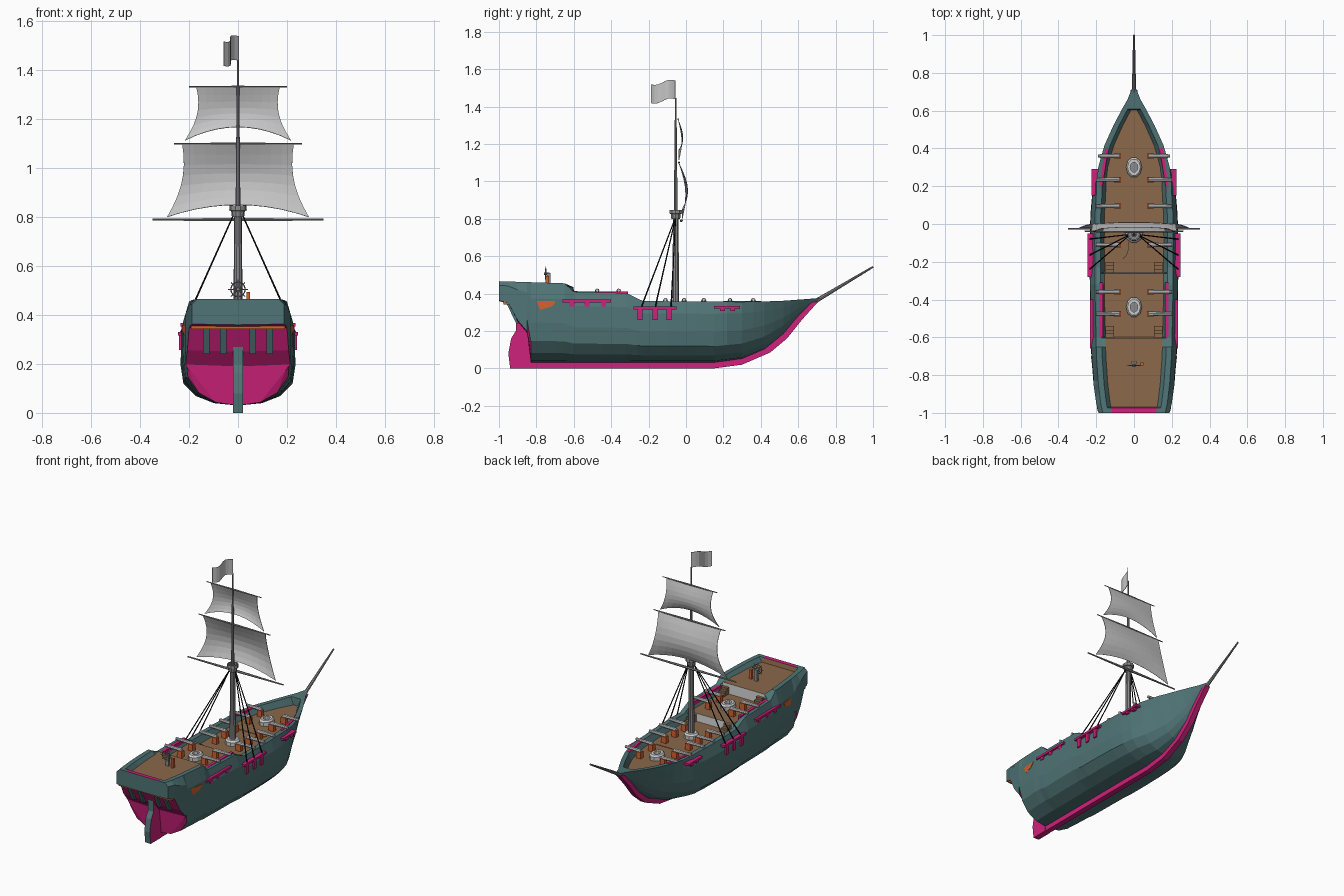
import bpy, bmesh, math
from mathutils import Vector

if "Cube" in bpy.data.objects:
    bpy.data.objects.remove(bpy.data.objects["Cube"])


def mat(name, r, g, b):
    m = bpy.data.materials.new(name)
    m.diffuse_color = (r, g, b, 1)
    m.use_nodes = True
    m.node_tree.nodes["Principled BSDF"].inputs["Base Color"].default_value = m.diffuse_color
    return m


TEAL = mat("teal_paint", .08, .175, .18)
PINK = mat("magenta_paint", .62, .015, .2)
BROWN = mat("deck_brown", .26, .14, .07)
ORANGE = mat("orange_wood", .65, .12, .03)
LIGHT = mat("light_grey", .6, .6, .6)
GREY = mat("spar_grey", .26, .26, .26)
SAIL = mat("sail_cloth", .56, .56, .56)
BLACK = mat("rope_black", .006, .006, .006)


def make(name, verts, faces, *mats, rule=None):
    bm = bmesh.new()
    vs = [bm.verts.new(v) for v in verts]
    for f in faces:
        bm.faces.new([vs[i] for i in f])
    bmesh.ops.recalc_face_normals(bm, faces=bm.faces)
    if rule:
        bm.normal_update()
        for f in bm.faces:
            f.material_index = rule(f)
    me = bpy.data.meshes.new(name)
    bm.to_mesh(me)
    bm.free()
    for m in mats:
        me.materials.append(m)
    ob = bpy.data.objects.new(name, me)
    bpy.context.collection.objects.link(ob)
    return ob


def loft(rings, close_ends=True):
    n, k = len(rings[0]), len(rings)
    faces = [(a * n + i, a * n + (i + 1) % n, (a + 1) * n + (i + 1) % n, (a + 1) * n + i)
             for a in range(k - 1) for i in range(n)]
    if close_ends:
        faces += [tuple(range(n)), tuple((k - 1) * n + i for i in range(n))]
    return [v for r in rings for v in r], faces


def prism(name, prof, x0, x1, *mats, rule=None):
    return make(name, *loft([[(x, y, z) for y, z in prof] for x in (x0, x1)]), *mats, rule=rule)


def box(name, x0, x1, y0, y1, z0, z1, m):
    return prism(name, [(y0, z0), (y1, z0), (y1, z1), (y0, z1)], x0, x1, m)


def tube(name, p, q, r0, r1, m, seg=8):
    p, q = Vector(p), Vector(q)
    rot = (q - p).to_track_quat('Z', 'Y')
    rings = [[c + rot @ Vector((r * math.cos(2 * math.pi * i / seg), r * math.sin(2 * math.pi * i / seg), 0))
              for i in range(seg)] for c, r in ((p, r0), (q, r1))]
    return make(name, *loft(rings), m)


def lathe(name, prof, y, m, sy=1, seg=10):
    rings = [[(r * math.cos(2 * math.pi * i / seg), y + sy * r * math.sin(2 * math.pi * i / seg), z)
              for i in range(seg)] for r, z in prof]
    return make(name, *loft(rings, False), m)


def key(keys, y):
    if y <= keys[0][0]:
        return keys[0][1]
    for (a, u), (b, v) in zip(keys, keys[1:]):
        if y <= b:
            return u + (v - u) * (y - a) / (b - a)
    return keys[-1][1]


# hull: outer skin, rail, bulwark and stepped decks in one loft
WIDTH = [(-1, .188), (-.95, .2), (-.85, .214), (-.7, .226), (-.4, .234), (0, .235), (.2, .218), (.3, .197),
         (.42, .155), (.52, .11), (.6, .068), (.66, .034), (.715, .012)]
KEEL = [(-1, .36), (-.95, .345), (-.9, .25), (-.85, .19), (-.83, .03), (.15, .03), (.3, .05), (.42, .1),
        (.52, .18), (.6, .27), (.66, .325), (.715, .36)]
RAIL = [(-1, .466), (-.65, .455), (-.6, .41), (-.32, .403), (-.23, .36), (.3, .356), (.5, .36), (.715, .376)]
SECTION = [(0, 0), (.03, .42), (.12, .74), (.27, .95), (.5, 1), (.8, .99)]


def deck_z(y):
    for lim, z in ((-.97, key(RAIL, y)), (-.6, .435), (-.26, .37), (.605, .32)):
        if y < lim:
            return z
    return key(RAIL, y)


def section(y):
    w, zk, zt = key(WIDTH, y), key(KEEL, y), key(RAIL, y)
    top = w * key([(-.2, .88), (.15, .9), (.4, 1)], y)
    box_f, vee = key([(-.85, 1), (-.83, 0)], y), key([(.2, 0), (.6, .9)], y)
    right = []
    for t, p in SECTION:
        x = p + (1 - p) * box_f if t else 0
        x += (t ** .7 - x) * vee
        right.append((w * x, zk + (zt - zk) * t))
    right += [(top, zt), (max(top - .03, .004), zt), (max(top - .05, .003), deck_z(y))]
    ring = right + [(-x, z) for x, z in reversed(right[1:])]
    return [(x, y, z) for x, z in ring]


def hull_colour(f):
    c, n = f.calc_center_median(), f.normal
    flat_deck = len(f.verts) == 4 and all(abs(v.co.z - deck_z(v.co.y)) < 1e-4 for v in f.verts)
    spans = max(v.co.x for v in f.verts) * min(v.co.x for v in f.verts) < -1e-7
    if flat_deck and spans:
        if c.y > .602:
            return 0
        if c.y < -.972:
            return 1
        return 3 if abs(n.y) > .7 and c.y > -.9 else 2
    if c.y < -.82 and c.z < .36 and (n.z < -.3 or n.y < -.5):
        return 1
    return 0


STATIONS = [-1, -.973, -.968, -.95, -.9, -.85, -.83, -.7, -.65, -.603, -.598, -.45, -.32, -.263, -.258, -.23,
            -.1, .05, .15, .22, .3, .36, .42, .47, .52, .56, .603, .608, .66, .715]
make("hull", *loft([section(y) for y in STATIONS]), TEAL, PINK, BROWN, LIGHT, rule=hull_colour)

# keel and rudder
prism("keel", [(-.86, 0), (.15, 0), (.3, .02), (.45, .085), (.54, .16), (.62, .26), (.71, .36), (.66, .35),
               (.6, .29), (.52, .2), (.42, .12), (.3, .07), (.15, .05), (-.86, .05)], -.018, .018, PINK)
prism("rudder", [(-.94, 0), (-.83, 0), (-.81, .25), (-.88, .3), (-.93, .345), (-.91, .28), (-.91, .2),
                 (-.935, .16), (-.95, .08)], -.02, .02, PINK, TEAL,
      rule=lambda f: 1 if f.normal.y < -.3 else 0)

# stern trim
box("stern_trim", -.192, .192, -.975, -.94, .342, .36, ORANGE)
box("bow_deck_line", -.11, .11, .13, .15, .318, .323, BROWN)


def chain_shelf(s, y0, y1, z, x, posts, drop):
    box("channel_shelf", s * (x - .045), s * x, y0, y1, z - .014, z, PINK)
    for y in posts:
        box("channel_post", s * (x - .03), s * (x - .003), y - .013, y + .013, z - drop, z, PINK)


for s in (1, -1):
    # quarter gallery on each side
    g = prism("quarter_gallery", [(-.99, .36), (-.9, .35), (-.92, .31), (-.86, .27), (-.81, .25), (-.79, .31),
                                  (-.72, .33), (-.7, .35), (-.7, .36)], s * .18, s * .228, ORANGE)
    for v in g.data.vertices:
        v.co.x -= s * .12 * (-.7 - v.co.y)
    # stern window bars
    for x in (.06, .13):
        prism("stern_window", [(-.895, .24), (-.908, .24), (-.957, .342), (-.94, .342)],
              s * (x - .013), s * (x + .013), TEAL)
    # shroud shelves and inner rail strips
    chain_shelf(s, -.66, -.4, .367, .234, (-.61, -.53, -.44), .035)
    chain_shelf(s, -.28, -.05, .33, .245, (-.245, -.165, -.09), .072)
    chain_shelf(s, .15, .29, .334, .226, (.195, .25), .027)
    box("aft_rail_strip", s * .163, s * .183, -.64, -.31, .385, .41, PINK)
    bar = box("fore_rail_strip", s * .163, s * .18, .2, .4, .34, .36, PINK)
    for v in bar.data.vertices:
        v.co.x += s * (.004 if v.co.y < .3 else -.028)
    # shrouds
    for y in (-.24, -.165, -.08):
        tube("shroud", (s * .235, y, .325), (s * .018, -.055, .81), .004, .003, BLACK, 5)
    # steps between decks
    for y, z in ((-.6, .37), (-.26, .32)):
        for i in range(3):
            box("stair", s * .105, s * .15, y, y + .06 - .02 * i, z, z + .015 * (i + 1), BROWN)
    # cannons
    for y in (.36, .235, .095, -.01, -.11, -.36, -.475):
        z = deck_z(y)
        box("cannon_carriage", s * .07, s * .105, y - .014, y + .014, z, z + .042, ORANGE)
        tube("cannon_barrel", (s * .078, y, z + .045), (s * (.2 if y < .3 else .19), y, z + .047),
             .012, .009, LIGHT)

# deck rings
for y in (.3, -.44):
    z = deck_z(y)
    lathe("deck_ring", [(.042, z), (.042, z + .025), (.034, z + .035), (.02, z + .035), (.02, z)], y, LIGHT, 1.3)
    lathe("deck_ring_hole", [(.021, z + .012), (.0005, z + .012)], y, GREY, 1.3)

# mast, top platform and bowsprit
M = -.055
lathe("mast_foot", [(.045, .318), (.045, .345), (.035, .355), (.018, .355)], M, LIGHT)
tube("lower_mast", (0, M, .31), (0, M, .84), .02, .015, GREY, 10)
tube("upper_mast", (0, M, .84), (0, M, 1.445), .01, .004, GREY, 8)
lathe("lookout_top", [(.001, .8), (.025, .8), (.028, .825), (.036, .828), (.034, .848), (.027, .848),
                      (.027, .828), (.001, .828)], M, GREY)
tube("bowsprit", (0, .66, .34), (0, 1, .543), .012, .005, GREY)

# yards
for w, y, z, r in ((.35, -.025, .79, .008), (.262, -.038, 1.1, .006), (.2, -.042, 1.333, .005)):
    for s in (1, -1):
        tube("yard", (0, y, z), (s * w, y, z), r, r * .5, GREY, 6)


# sails and flag
def grid(name, fn, nu, nv):
    verts = [fn(i / nu, j / nv) for j in range(nv + 1) for i in range(nu + 1)]
    faces = [(j * (nu + 1) + i, j * (nu + 1) + i + 1, (j + 1) * (nu + 1) + i + 1, (j + 1) * (nu + 1) + i)
             for j in range(nv) for i in range(nu)]
    ob = make(name, verts, faces, SAIL)
    mod = ob.modifiers.new("thickness", 'SOLIDIFY')
    mod.thickness = .003
    mod.offset = 0
    return ob


def sail(name, wt, wb, zt, zb, arc, y0, y1, belly):
    def fn(a, v):
        u = 2 * a - 1
        w = wt + (wb - wt) * v * v - .015 * math.sin(math.pi * v)
        return (u * w, y0 + (y1 - y0) * v + belly * math.sin(math.pi * v) * (1 - .3 * u * u),
                zt + (zb - zt) * v + arc * (1 - u * u) * v * v)
    grid(name, fn, 10, 7)


sail("main_sail", .228, .29, 1.098, .8, .05, -.038, -.02, .038)
sail("top_sail", .17, .217, 1.33, 1.113, .055, -.042, -.038, .024)
grid("flag", lambda u, v: (.003 - .065 * u - .012 * math.sin(6 * u), M - .003 - .127 * u,
                           1.54 - .1 * v - .02 * u + .008 * math.sin(6 * u)), 7, 2)

# steering wheel and binnacle
C = Vector((0, -.75, .505))
bpy.ops.mesh.primitive_torus_add(major_segments=14, minor_segments=5, major_radius=.029, minor_radius=.003,
                                 location=C, rotation=(math.pi / 2, 0, 0))
wheel = bpy.context.object
wheel.name = "wheel_rim"
wheel.data.materials.append(GREY)
for i in range(8):
    a = math.pi * i / 4
    tube("wheel_spoke", C, C + Vector((math.cos(a), 0, math.sin(a))) * .041, .003, .002, GREY, 5)
tube("wheel_hub", C + Vector((0, -.008, 0)), C + Vector((0, .02, 0)), .007, .007, GREY)
box("wheel_stand", -.012, .012, -.742, -.725, .433, .51, GREY)
box("binnacle", .034, .05, -.75, -.732, .433, .495, ORANGE)
